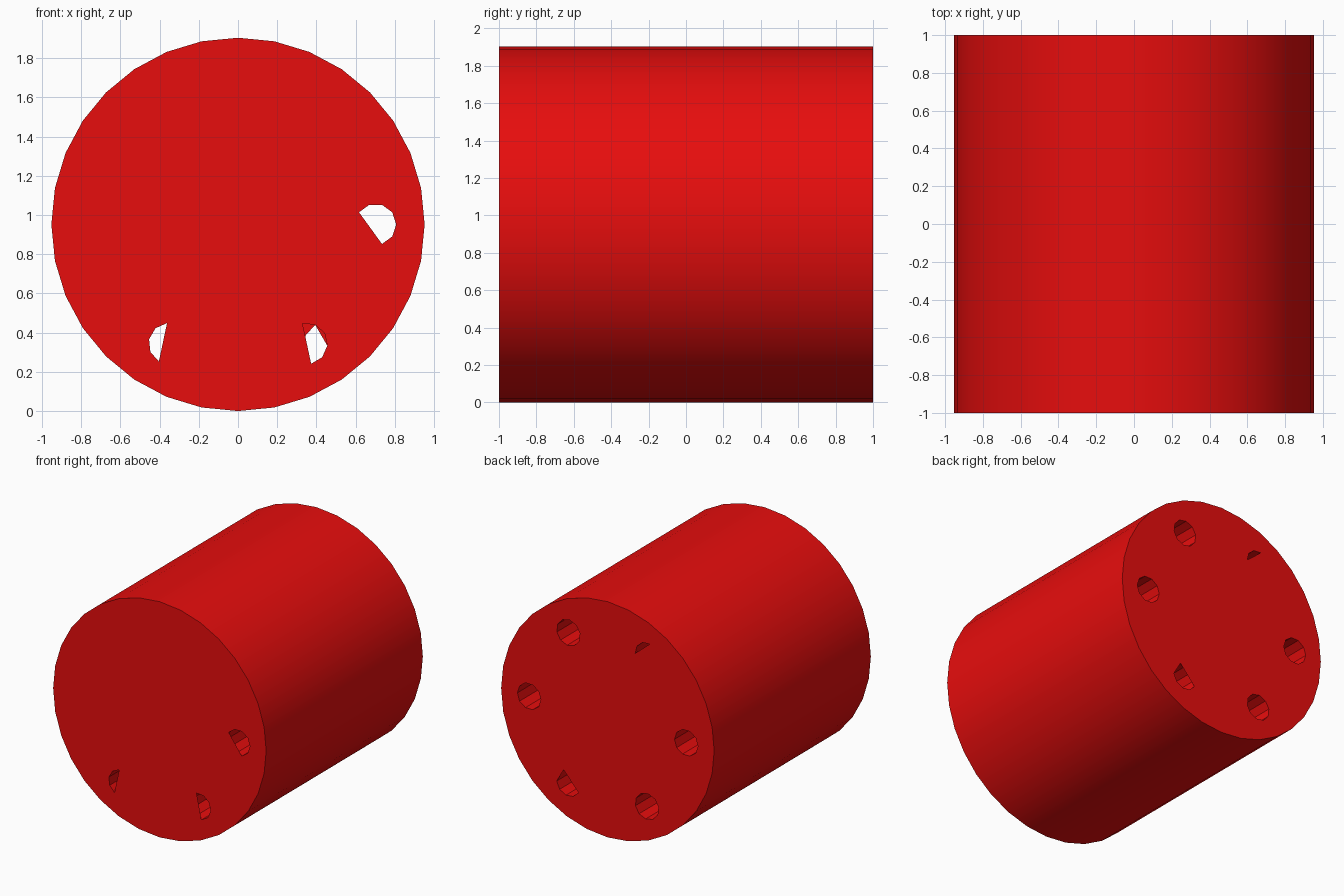
import bpy, bmesh
from math import cos, sin, radians
from mathutils import Vector

if "Cube" in bpy.data.objects:
    bpy.data.objects.remove(bpy.data.objects["Cube"])

R, CZ, HALF = 0.952, 0.952, 1.0
ORBIT, HOLE_R = 0.702, 0.105
ALL = list(range(10))

# Each bore: orbit angle, rim rotation, open rim vertices at front, at back
BORES = [
    (0, 0, [8, 9, 0, 1, 2, 3, 4], ALL),
    (60, 24, [], ALL),
    (120, 32, [], [9, 0, 1, 2]),
    (180, 0, [], ALL),
    (240, 24, [2, 3, 4, 5, 6], ALL),
    (300, 30, [7, 8, 9, 0, 1, 2], [1, 5, 6, 7, 8, 9]),
]

bm = bmesh.new()


def ring(cx, cz, r, n, y, start=0):
    return [bm.verts.new((cx + r * cos(radians(start + 360 * i / n)), y,
                          cz + r * sin(radians(start + 360 * i / n))))
            for i in range(n)]


def wall(front, back, inward=False):
    n = len(front)
    for i in range(n):
        j = (i + 1) % n
        f = bm.faces.new((front[i], front[j], back[j], back[i]))
        f.smooth = True
        f.normal_update()
        mid = sum((v.co for v in front), Vector()) / n
        out = f.calc_center_median() - mid
        out.y = 0
        if (f.normal.dot(out) > 0) == inward:
            f.normal_flip()


def loop_edges(vs):
    res = []
    for a, b in zip(vs, vs[1:] + vs[:1]):
        res.append(bm.edges.get((a, b)) or bm.edges.new((a, b)))
    return res


# Outer wall
outer = {y: ring(0, CZ, R, 32, y) for y in (-HALF, HALF)}
wall(outer[-HALF], outer[HALF])
caps = {y: loop_edges(outer[y]) for y in outer}

# Bores and their end openings
for ang, rot, front_open, back_open in BORES:
    cx = ORBIT * cos(radians(ang))
    cz = CZ + ORBIT * sin(radians(ang))
    rims = {y: ring(cx, cz, HOLE_R, 10, y, rot) for y in (-HALF, HALF)}
    wall(rims[-HALF], rims[HALF], inward=True)
    for y, keep in ((-HALF, front_open), (HALF, back_open)):
        if keep:
            caps[y] += loop_edges([rims[y][k] for k in keep])

# Flat end faces with the openings left out
for y, edges in caps.items():
    res = bmesh.ops.triangle_fill(bm, edges=edges, use_beauty=True,
                                  normal=(0, y, 0))
    for f in res["geom"]:
        if isinstance(f, bmesh.types.BMFace):
            f.normal_update()
            if f.normal.y * y < 0:
                f.normal_flip()

mesh = bpy.data.meshes.new("bored_cylinder")
bm.to_mesh(mesh)
bm.free()
obj = bpy.data.objects.new("bored_cylinder", mesh)
bpy.context.collection.objects.link(obj)

# Red finish
mat = bpy.data.materials.new("red")
mat.diffuse_color = (0.8, 0.004, 0.004, 1)
mat.use_nodes = True
mat.node_tree.nodes["Principled BSDF"].inputs["Base Color"].default_value = mat.diffuse_color
mesh.materials.append(mat)

bpy.context.view_layer.objects.active = obj
obj.select_set(True)
bpy.ops.object.shade_smooth_by_angle(angle=radians(30))
